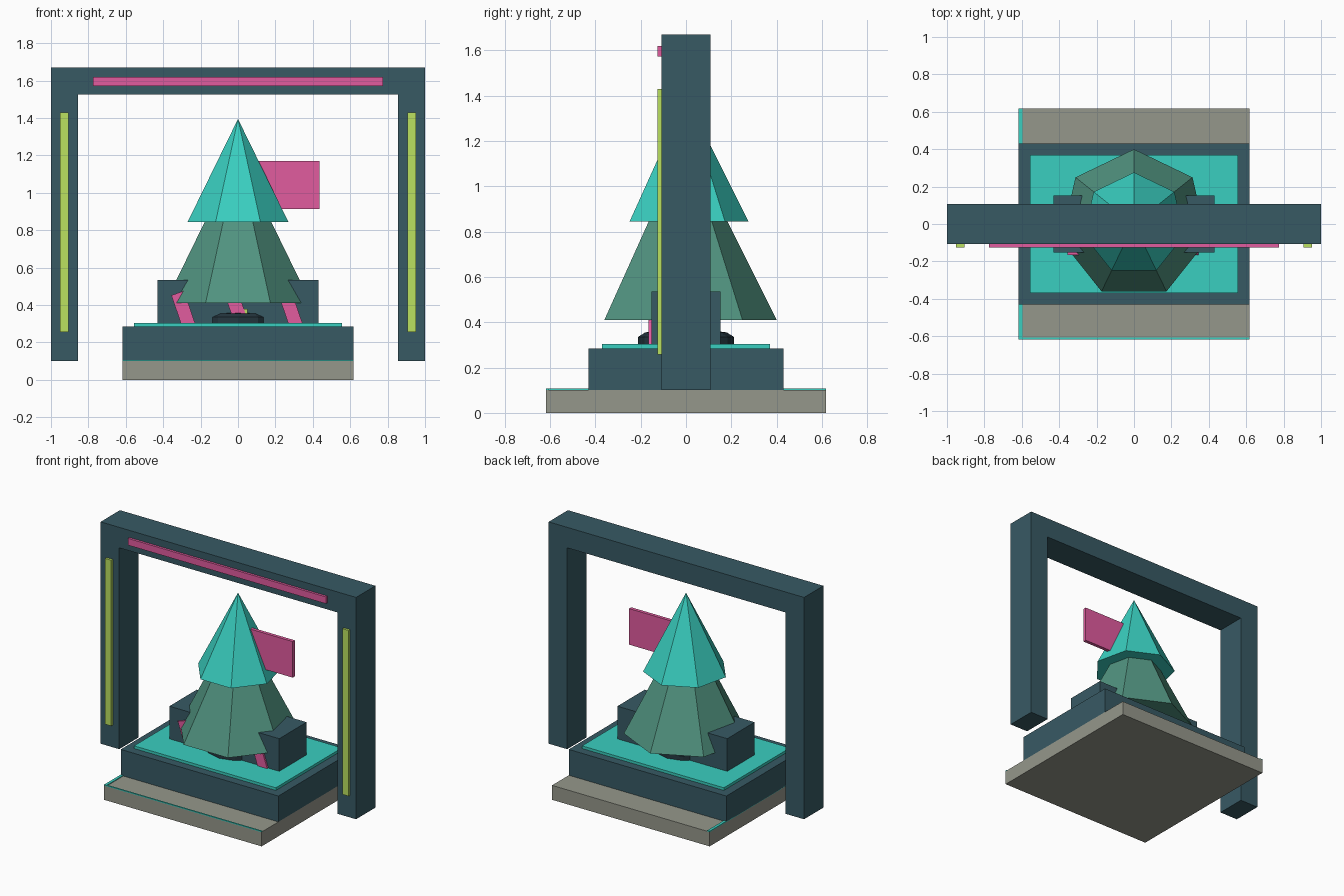
import bpy, bmesh, math

if "Cube" in bpy.data.objects:
    bpy.data.objects.remove(bpy.data.objects["Cube"])


def material(name, rgb):
    m = bpy.data.materials.new(name)
    m.diffuse_color = [(c / 255) ** 2.2 for c in rgb] + [1]
    m.use_nodes = True
    m.node_tree.nodes["Principled BSDF"].inputs["Base Color"].default_value = m.diffuse_color
    return m


DARK = material("dark slate", (58, 90, 100))
TEAL = material("teal", (60, 205, 190))
GREEN = material("fir green", (82, 146, 127))
STONE = material("stone", (148, 150, 138))
PINK = material("pink", (224, 92, 157))
LIME = material("lime", (186, 224, 96))
BLACK = material("dark coil", (42, 58, 66))


def finish(name, bm, mat):
    bmesh.ops.recalc_face_normals(bm, faces=bm.faces)
    me = bpy.data.meshes.new(name)
    bm.to_mesh(me)
    bm.free()
    me.materials.append(mat)
    ob = bpy.data.objects.new(name, me)
    bpy.context.collection.objects.link(ob)
    return ob


def box(name, x, y, z, mat, tilt=0):
    """Box from (min, max) ranges, optionally tilted about y."""
    bm = bmesh.new()
    bmesh.ops.create_cube(bm, size=1)
    for v in bm.verts:
        v.co.x *= x[1] - x[0]
        v.co.y *= y[1] - y[0]
        v.co.z *= z[1] - z[0]
    ob = finish(name, bm, mat)
    ob.location = (sum(x) / 2, sum(y) / 2, sum(z) / 2)
    ob.rotation_euler.y = tilt
    return ob


def lathe(name, profile, sides, mat):
    """Faceted solid from (radius, z) rings, first corner towards +y."""
    bm = bmesh.new()
    rings = []
    for r, z in profile:
        if r == 0:
            rings.append([bm.verts.new((0, 0, z))] * sides)
        else:
            a = [math.pi / 2 + i * math.tau / sides for i in range(sides)]
            rings.append([bm.verts.new((r * math.cos(t), r * math.sin(t), z)) for t in a])
    for lo, hi in zip(rings, rings[1:]):
        for i in range(sides):
            j = (i + 1) % sides
            bm.faces.new(dict.fromkeys((lo[i], lo[j], hi[j], hi[i])))
    for ring in (rings[0], rings[-1]):
        if ring[0] is not ring[1]:
            bm.faces.new(ring)
    return finish(name, bm, mat)


# Stepped base with teal edge trim
box("base_slab", (-.617, .617), (-.617, .617), (0, .102), STONE)
box("slab_trim_front", (-.597, .617), (-.617, -.607), (.1, .107), TEAL)
box("slab_trim_left", (-.617, -.597), (-.617, .617), (.1, .107), TEAL)
box("base_step", (-.617, .617), (-.43, .43), (.102, .285), DARK)
box("top_plate", (-.555, .555), (-.37, .37), (.285, .304), TEAL)

# Gate: one extruded outline
outline = [(-1, .1), (-.855, .1), (-.855, 1.525), (.855, 1.525),
           (.855, .1), (1, .1), (1, 1.67), (-1, 1.67)]
bm = bmesh.new()
face = bm.faces.new([bm.verts.new((x, -.108, z)) for x, z in outline])
ext = bmesh.ops.extrude_face_region(bm, geom=[face])["geom"]
for v in ext:
    if isinstance(v, bmesh.types.BMVert):
        v.co.y = .108
finish("gate_frame", bm, DARK)

# Light strips on the gate
box("beam_light", (-.775, .775), (-.125, -.106), (1.572, 1.62), PINK)
for side, s in (("left", -1), ("right", 1)):
    box("post_light_" + side, sorted((s * .905, s * .953)), (-.125, -.106), (.257, 1.43), LIME)

# Pedestal block with slanted stripes
box("pedestal_block", (-.43, .43), (-.153, .153), (.295, .535), DARK)
for i in (-1, 0, 1):
    x = i * .287
    box(f"pedestal_stripe_{i + 2}", (x - .036, x + .036), (-.165, -.15), (.25, .47), PINK, -.33)

# Low ring at the foot of the tree, with a small marker
lathe("foot_ring", [(.212, .3), (.212, .335), (.18, .355), (.1, .365)], 12, BLACK)
box("foot_marker", (.03, .05), (-.165, -.15), (.355, .378), LIME)

# Two-tier seven-sided tree and its flag
lathe("tree_lower_tier", [(.4, .41), (0, 1.21)], 7, GREEN)
lathe("tree_upper_tier", [(.276, .845), (0, 1.395)], 7, TEAL)
box("flag", (.02, .437), (-.012, .012), (.915, 1.17), PINK)
